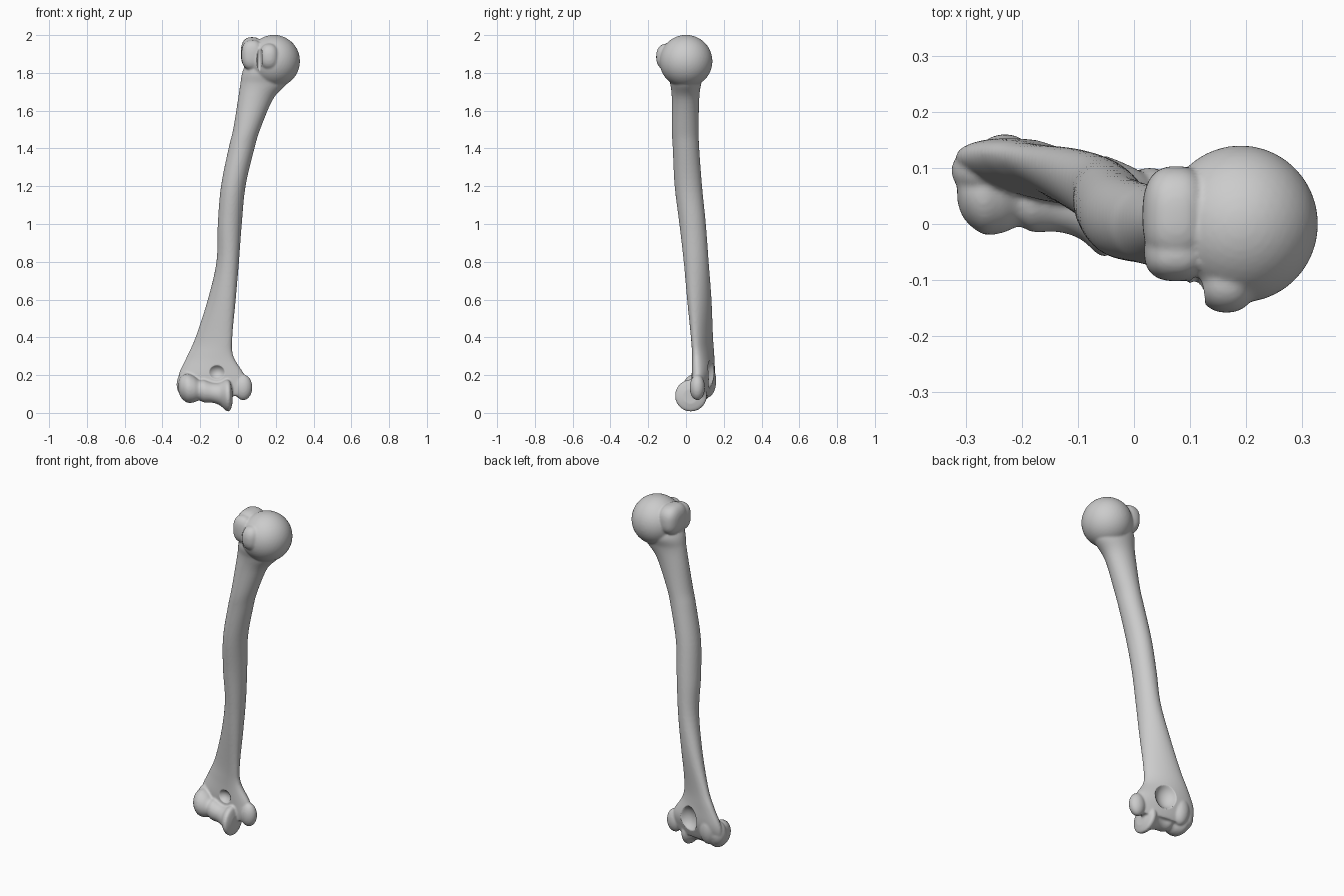
import bpy, bmesh
from math import sin, cos, pi, sqrt
from mathutils import Vector

if "Cube" in bpy.data.objects:
    bpy.data.objects.remove(bpy.data.objects["Cube"])


def smooth_rows(rows, steps):
    # Catmull-Rom interpolation of a list of number tuples
    out = []
    for i in range(len(rows) - 1):
        a, b, c, d = (rows[max(i - 1, 0)], rows[i], rows[i + 1],
                      rows[min(i + 2, len(rows) - 1)])
        for k in range(steps):
            t = k / steps
            out.append([0.5 * (2 * q + (r - p) * t + (2 * p - 5 * q + 4 * r - s) * t * t
                               + (3 * q - p - 3 * r + s) * t ** 3)
                        for p, q, r, s in zip(a, b, c, d)])
    out.append(list(rows[-1]))
    return out


def loft(bm, rings):
    loops = [[bm.verts.new(p) for p in ring] for ring in rings]
    n = len(loops[0])
    for a, b in zip(loops, loops[1:]):
        for i in range(n):
            j = (i + 1) % n
            bm.faces.new((a[i], a[j], b[j], b[i]))
    bm.faces.new(loops[0])
    bm.faces.new(loops[-1])


def blob(bm, centre, radii, power=2.0):
    # ellipsoid; a higher power makes it boxier
    verts = bmesh.ops.create_icosphere(bm, subdivisions=4, radius=1)["verts"]
    for v in verts:
        n = sum(abs(c) ** power for c in v.co) ** (1 / power)
        v.co = Vector(centre) + Vector([c / n * r for c, r in zip(v.co, radii)])


def make_object(name, bm):
    bmesh.ops.recalc_face_normals(bm, faces=bm.faces[:])
    mesh = bpy.data.meshes.new(name)
    bm.to_mesh(mesh)
    bm.free()
    ob = bpy.data.objects.new(name, mesh)
    bpy.context.collection.objects.link(ob)
    return ob


N = 40
ANG = [2 * pi * i / N for i in range(N)]
bm = bmesh.new()

# shaft: z, left, right, front, back, backward skew of the outer edge
shaft = [
    (1.90, .07, .26, -.08, .08, 0),
    (1.81, .025, .28, -.10, .10, 0),
    (1.74, .012, .255, -.083, .08, 0),
    (1.66, .0, .185, -.075, .07, 0),
    (1.50, -.026, .117, -.075, .067, 0),
    (1.40, -.05, .087, -.07, .07, 0),
    (1.20, -.09, .04, -.06, .085, 0),
    (1.00, -.107, .02, -.035, .105, 0),
    (0.80, -.114, .005, -.012, .12, .01),
    (0.60, -.16, -.012, .006, .135, .025),
    (0.40, -.225, -.03, .026, .143, .035),
    (0.30, -.27, -.024, .032, .15, .035),
    (0.20, -.315, .035, .03, .152, .03),
    (0.13, -.31, .05, .03, .135, .03),
    (0.09, -.27, .02, .035, .115, .02),
]
rings = []
for z, x0, x1, y0, y1, s in smooth_rows(shaft, 6):
    cx, cy, hx, hy = (x0 + x1) / 2, (y0 + y1) / 2, (x1 - x0) / 2, (y1 - y0) / 2
    h = sqrt(max(hy * hy - s * s, 1e-5))
    rings.append([(cx + hx * cos(a), cy + h * sin(a) - s * cos(a), z) for a in ANG])
loft(bm, rings)

# elbow joint surface: turned profile (x, radius) along a tilted axis
spool = [(-.315, .025), (-.303, .055), (-.27, .077), (-.235, .070), (-.205, .054),
         (-.18, .060), (-.135, .053), (-.095, .060), (-.062, .083), (-.042, .078), (-.03, .04)]
rings = []
for x, r in smooth_rows(spool, 4):
    t = (x + .315) / .27
    y, z = .066 - .041 * t, .140 - .050 * t
    rings.append([(x, y + r * cos(a), z + r * sin(a)) for a in ANG])
loft(bm, rings)

# ball head and the two upper knobs
blob(bm, (.190, 0, 1.862), (.138, .140, .139))
blob(bm, (.075, .015, 1.905), (.060, .088, .084), 2.6)
blob(bm, (.075, -.05, 1.895), (.057, .052, .080), 2.5)
blob(bm, (.165, -.100, 1.885), (.052, .058, .070), 2.3)
blob(bm, (.225, -.07, 1.84), (.06, .055, .055))
# side knobs above the elbow
blob(bm, (.028, .060, .135), (.048, .040, .068))
blob(bm, (-.275, .095, .150), (.050, .045, .070))
blob(bm, (-.230, .110, .170), (.055, .050, .090))

bone = make_object("upper_arm_bone", bm)

# hollows: back and front of the elbow, groove between the upper knobs
bm = bmesh.new()
blob(bm, (-.105, .165, .205), (.070, .075, .085))
blob(bm, (-.115, .005, .215), (.050, .055, .045))
blob(bm, (-.255, .010, .250), (.035, .045, .035))
blob(bm, (.112, -.130, 1.88), (.016, .042, .085))
hollows = make_object("hollow_cutter", bm)
hollows.hide_render = True

# fuse, carve and soften
bpy.context.view_layer.objects.active = bone
bone.select_set(True)
remesh = bone.modifiers.new("fuse", 'REMESH')
remesh.mode = 'VOXEL'
remesh.voxel_size = .006
cut = bone.modifiers.new("carve", 'BOOLEAN')
cut.operation = 'DIFFERENCE'
cut.object = hollows
soft = bone.modifiers.new("soften", 'SMOOTH')
soft.factor = .5
soft.iterations = 5
for m in ("fuse", "carve", "soften"):
    bpy.ops.object.modifier_apply(modifier=m)
bpy.data.objects.remove(hollows)
bpy.ops.object.shade_smooth()
